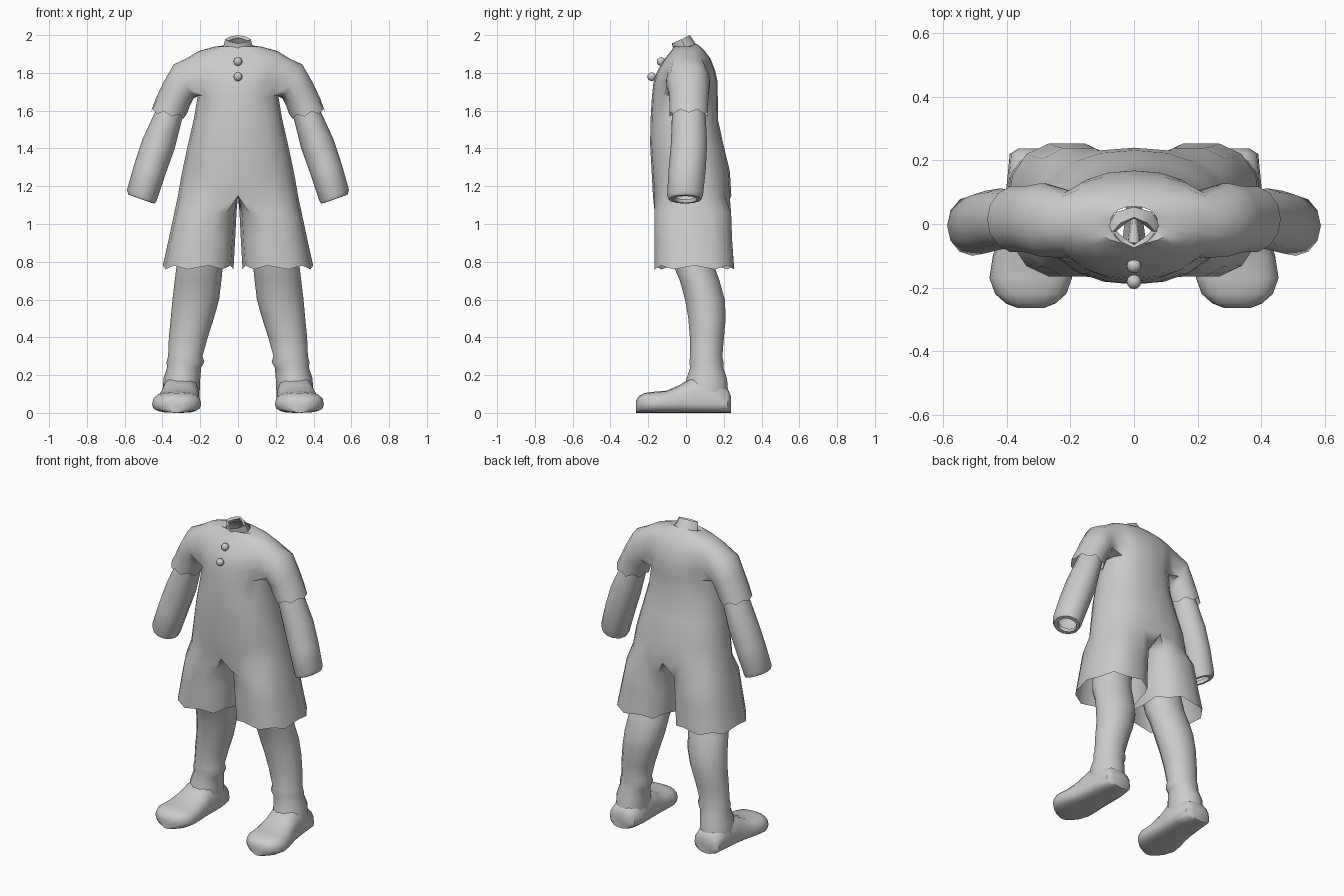
import bpy, bmesh
from math import sin, cos, pi, radians
from mathutils import Vector as V

if "Cube" in bpy.data.objects:
    bpy.data.objects.remove(bpy.data.objects["Cube"])


def spow(a, p):
    return (1 if a >= 0 else -1) * abs(a) ** p


def ell(c, u, v, w, angles, p=1.0):
    """Ring around c: u is the first half-axis, v / w the two sides of the second."""
    pts = []
    for a in angles:
        s = spow(sin(a), p)
        pts.append(V(c) + V(u) * spow(cos(a), p) + (V(v) * s if s > 0 else V(w) * -s))
    return pts


def turn(n, start=0):
    return [2 * pi * (i + start) / n for i in range(n)]


def flat_ring(z, x0, x1, yf, yb, angles, p=1.0):
    ym = (yf + yb) / 2
    return ell(((x0 + x1) / 2, ym, z), ((x1 - x0) / 2, 0, 0), (0, yb - ym, 0), (0, yf - ym, 0), angles, p)


def limb_ring(xo, zo, xi, zi, yf, yb, n):
    """Tilted ring given by its outer and inner silhouette points."""
    ym = (yf + yb) / 2
    c = V(((xo + xi) / 2, ym, (zo + zi) / 2))
    return ell(c, V((xo, ym, zo)) - c, (0, yb - ym, 0), (0, yf - ym, 0), turn(n))


def scallop(ring, d=0.01):
    return [q + V((0, 0, d if i % 2 else -d)) for i, q in enumerate(ring)]


def skin(bm, prev, rings, closed=True):
    for pts in rings:
        cur = [bm.verts.new(q) for q in pts]
        if prev:
            n = len(cur)
            for i in range(n if closed else n - 1):
                j = (i + 1) % n
                bm.faces.new((prev[i], prev[j], cur[j], cur[i]))
        prev = cur
    return prev


def finish(bm, name, mirror=True, angle=50):
    bmesh.ops.recalc_face_normals(bm, faces=bm.faces)
    me = bpy.data.meshes.new(name)
    bm.to_mesh(me)
    bm.free()
    ob = bpy.data.objects.new(name, me)
    bpy.context.collection.objects.link(ob)
    bpy.ops.object.select_all(action='DESELECT')
    ob.select_set(True)
    bpy.context.view_layer.objects.active = ob
    bpy.ops.object.shade_smooth_by_angle(angle=radians(angle))
    if mirror:
        m = ob.modifiers.new("mirror", 'MIRROR')
        m.use_mirror_merge = True
        m.merge_threshold = 0.002
    return ob


def loft(name, rings, cap0=False, cap1=False, mirror=True):
    bm = bmesh.new()
    last = skin(bm, None, rings)
    bm.verts.ensure_lookup_table()
    if cap0:
        bm.faces.new(bm.verts[:len(rings[0])])
    if cap1:
        bm.faces.new(last)
    return finish(bm, name, mirror)


# Outfit: one half of the body, from crotch to neck, mirrored
half = [radians(-90 + 18 * i) for i in range(11)]
rows = [  # z, half width, front y, back y
    (1.15, .318, -.175, .24), (1.28, .295, -.182, .232), (1.42, .265, -.19, .198),
    (1.55, .235, -.188, .17), (1.68, .213, -.18, .168), (1.75, .24, -.172, .168),
    (1.81, .265, -.152, .155), (1.875, .275, -.112, .13), (1.915, .21, -.08, .10),
    (1.94, .12, -.062, .075), (1.935, .075, -.058, .055)]
bm = bmesh.new()
grid = []
for z, rx, yf, yb in rows:
    pts = flat_ring(z, -rx, rx, yf, yb, half, .88)
    for q in pts:
        q.x = max(q.x, 0)
        if z == rows[-1][0]:
            q.z += q.y * .35
    grid.append([bm.verts.new(q) for q in pts])
for r in range(len(grid) - 1):
    for i in range(10):
        if 4 <= r < 7 and 3 <= i < 7:      # armhole
            continue
        bm.faces.new((grid[r][i], grid[r][i + 1], grid[r + 1][i + 1], grid[r + 1][i]))

# Sleeve grown from the armhole
hole = ([grid[7][i] for i in (5, 6, 7)] + [grid[6][7], grid[5][7]]
        + [grid[4][i] for i in (7, 6, 5, 4, 3)] + [grid[5][3], grid[6][3]]
        + [grid[7][i] for i in (3, 4)])
skin(bm, hole, [limb_ring(.34, 1.845, .235, 1.665, -.105, .13, 14),
                limb_ring(.395, 1.75, .255, 1.625, -.092, .122, 14),
                limb_ring(.435, 1.665, .27, 1.585, -.09, .12, 14),
                scallop(limb_ring(.462, 1.60, .28, 1.565, -.09, .12, 14))])

# Shorts leg grown from the half waist ring plus three crotch points
crotch = [bm.verts.new((0, y, 1.15)) for y in (.14, .03, -.08)]
leg_turn = turn(14, -5)
skin(bm, grid[0] + crotch, [
    flat_ring(1.06, .008, .337, -.17, .243, leg_turn, .8),
    flat_ring(.92, .015, .367, -.17, .248, leg_turn, .8),
    scallop(flat_ring(.77, .024, .398, -.17, .258, leg_turn, .8))])
finish(bm, "shirt_and_shorts", angle=60)

# Arms with open wrists
loft("arm", [limb_ring(*a, 12) for a in (
    (.39, 1.70, .27, 1.64, -.06, .09),
    (.445, 1.58, .30, 1.54, -.075, .105),
    (.505, 1.45, .335, 1.40, -.08, .112),
    (.548, 1.32, .385, 1.26, -.092, .105),
    (.588, 1.18, .43, 1.125, -.10, .09),
    (.58, 1.155, .44, 1.108, -.092, .082),
    (.56, 1.148, .458, 1.112, -.065, .058),
    (.555, 1.17, .458, 1.13, -.06, .055))])

# Legs with a small fold at the ankle
loft("leg", [flat_ring(*a, turn(14)) for a in (
    (.95, .06, .30, -.10, .13), (.78, .08, .325, -.07, .152),
    (.70, .088, .335, -.035, .18), (.60, .10, .347, -.008, .208),
    (.50, .128, .356, .01, .213), (.40, .16, .366, .018, .203),
    (.30, .188, .37, .02, .195), (.27, .178, .378, .015, .20),
    (.24, .195, .376, .02, .20), (.18, .20, .395, 0, .22), (.06, .205, .40, -.02, .23))])

# Shoes lofted from heel to toe
shoe = []
for y, cx, hw, top in ((.237, .305, .06, .09), (.22, .303, .088, .13), (.13, .30, .10, .18),
                       (.04, .305, .105, .195), (-.03, .312, .112, .15), (-.10, .32, .124, .118),
                       (-.17, .325, .13, .112), (-.22, .325, .112, .105), (-.25, .325, .078, .088),
                       (-.265, .325, .04, .065)):
    mid = .045
    shoe.append(ell((cx, y, mid), (hw, 0, 0), (0, 0, top - mid), (0, 0, -mid), turn(16), .75))
loft("shoe", shoe, True, True)

# Collar with a diamond-shaped opening, leaning forward
base = ell((0, -.002, 1.928), (.08, 0, 0), (0, .056, .022), (0, -.06, -.022), turn(8))
rim = ell((0, -.025, 1.978), (.068, 0, 0), (0, .046, .022), (0, -.05, -.022), turn(8), 1.4)
inner = ell((0, -.022, 1.968), (.055, 0, 0), (0, .04, .018), (0, -.043, -.018), turn(8), 1.8)
loft("collar", [base, rim, inner], mirror=False)

# Buttons
for k, (y, z) in enumerate(((-.132, 1.86), (-.182, 1.78))):
    bm = bmesh.new()
    bmesh.ops.create_uvsphere(bm, u_segments=12, v_segments=8, radius=.023)
    bmesh.ops.translate(bm, verts=bm.verts, vec=(0, y, z))
    finish(bm, f"button_{k + 1}", mirror=False)
